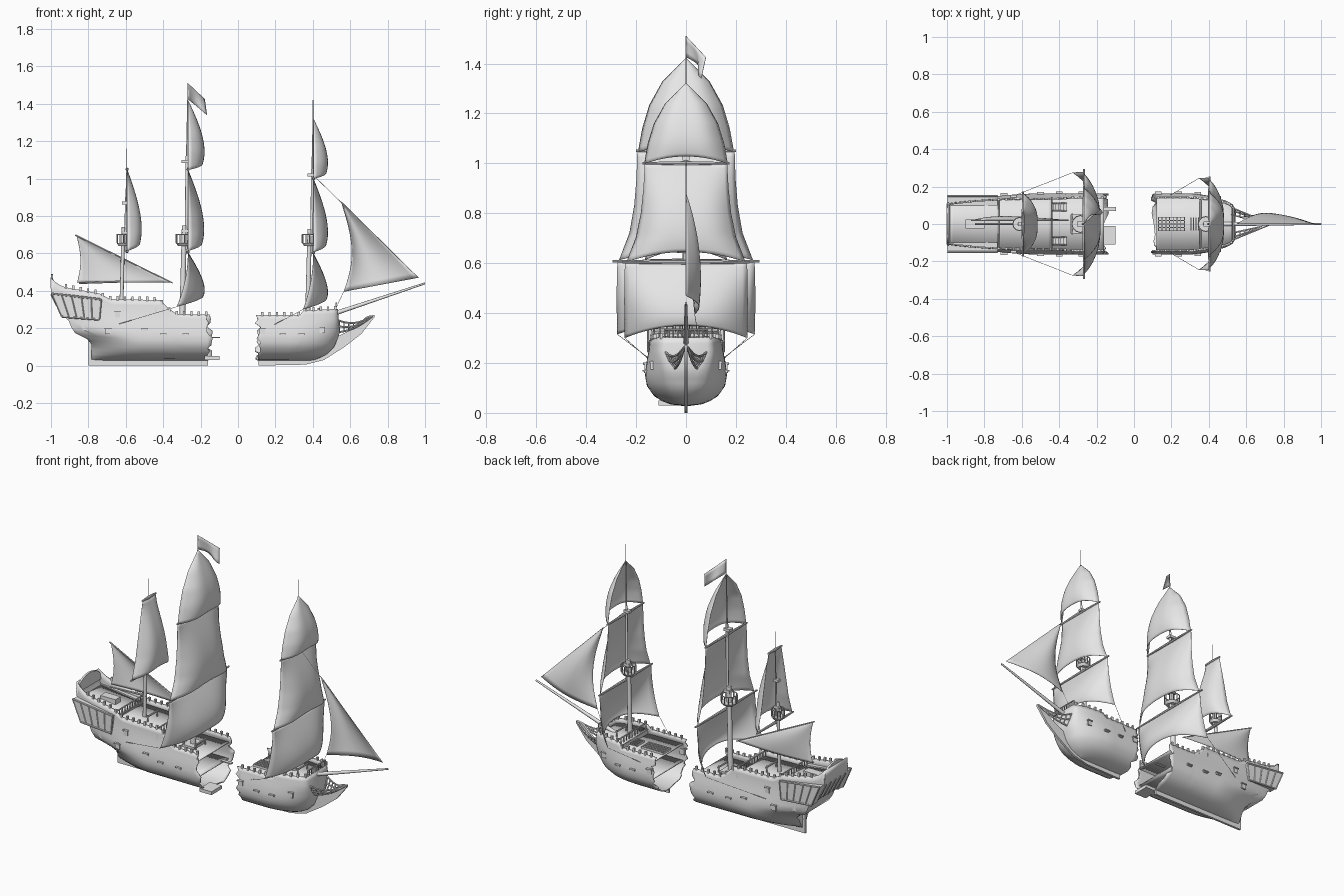
import bpy, bmesh, math, random
from mathutils import Vector as V, Matrix

random.seed(4)
if "Cube" in bpy.data.objects:
    bpy.data.objects.remove(bpy.data.objects["Cube"])

grey = bpy.data.materials.new("plain_grey")
grey.use_nodes = True
grey.diffuse_color = (0.8, 0.8, 0.8, 1)
grey.node_tree.nodes["Principled BSDF"].inputs["Base Color"].default_value = (0.8, 0.8, 0.8, 1)


# ---- helpers ----
def interp(pts, v):
    if v <= pts[0][0]:
        return pts[0][1]
    for (a, p), (b, q) in zip(pts, pts[1:]):
        if v <= b:
            return p + (q - p) * (v - a) / (b - a)
    return pts[-1][1]


def finish(name, bm, thick=0, angle=40):
    bmesh.ops.recalc_face_normals(bm, faces=bm.faces)
    mesh = bpy.data.meshes.new(name)
    bm.to_mesh(mesh)
    bm.free()
    mesh.materials.append(grey)
    ob = bpy.data.objects.new(name, mesh)
    bpy.context.scene.collection.objects.link(ob)
    bpy.ops.object.select_all(action='DESELECT')
    ob.select_set(True)
    bpy.context.view_layer.objects.active = ob
    bpy.ops.object.shade_smooth_by_angle(angle=math.radians(angle))
    if thick:
        mod = ob.modifiers.new("thickness", 'SOLIDIFY')
        mod.thickness = thick
        mod.offset = 0
    return ob


def rod(bm, a, b, r, r2=None, sides=8):
    a, b = V(a), V(b)
    d = b - a
    m = Matrix.Translation((a + b) / 2) @ d.to_track_quat('Z', 'Y').to_matrix().to_4x4()
    bmesh.ops.create_cone(bm, cap_ends=True, segments=sides, radius1=r,
                          radius2=r if r2 is None else r2, depth=d.length, matrix=m)


def path(bm, pts, r, sides=6):
    for a, b in zip(pts, pts[1:]):
        rod(bm, a, b, r, sides=sides)


def box(bm, c, size):
    bmesh.ops.create_cube(bm, size=1, matrix=Matrix.Translation(c) @ Matrix.Diagonal((*size, 1)))


def prism(bm, pts, push):
    a = [bm.verts.new(p) for p in pts]
    b = [bm.verts.new(V(p) + V(push)) for p in pts]
    bm.faces.new(a)
    bm.faces.new(b[::-1])
    for i in range(len(a)):
        j = (i + 1) % len(a)
        bm.faces.new((a[i], b[i], b[j], a[j]))


def sheet(name, point, nu, nv, thick):
    bm = bmesh.new()
    g = [[bm.verts.new(point(u / nu, v / nv)) for u in range(nu + 1)] for v in range(nv + 1)]
    for r, s in zip(g, g[1:]):
        for i in range(nu):
            bm.faces.new((r[i], r[i + 1], s[i + 1], s[i]))
    bmesh.ops.remove_doubles(bm, verts=bm.verts, dist=1e-5)
    return finish(name, bm, thick, 60)


# ---- hull shape rules ----
AFT, FORE = -0.15, 0.11
BEAM = [(.03, .03), (.045, .085), (.07, .125), (.11, .153), (.15, .16), (.2, .155), (.25, .145), (.3, .137), (.49, .125)]
STERN = [(.12, -.78), (.16, -.82), (.18, -.88), (.24, -.9), (.27, -.94), (.4, -1)]
BOW = [(.03, .4), (.06, .47), (.1, .51), (.17, .54), (.3, .53)]
SHEER = [(-1, .47), (-.97, .44), (-.93, .42), (-.74, .385), (-.7, .355), (-.42, .35), (-.39, .31), (-.34, .275),
         (0, .27), (.33, .27), (.35, .295), (.6, .305)]


def half(x, z):
    w = interp(BEAM, z)
    if x < 0:
        s = (x - interp(STERN, z)) / (AFT - interp(STERN, z))
        k = max(0, min(s / .45, 1))
        a = interp([(.03, .15), (.1, .3), (.18, .75), (.25, .82)], z)
        return w * (a + (1 - a) * k * (2 - k))
    s = (x - FORE) / (interp(BOW, z) - FORE)
    k = min(1, max(0, (s - .4) / .6))
    e = interp([(.03, .05), (.17, .3), (.24, .6)], z)
    return w * (e + (1 - e) * math.sqrt(1 - k * k))


def hull(name, brk, ends, top_end, cols=44, n=14):
    bm = bmesh.new()
    rows = []
    for i in range(cols + 1):
        t = i / cols
        top = interp(SHEER, top_end + t * (brk - top_end))
        row = []
        for k in range(-n, n + 1):
            z = .03 + (top - .03) * (abs(k) / n) ** 1.3
            e = interp(ends, z)
            x = e + t * (brk - e)
            y = half(x, z) * (k > 0) - half(x, z) * (k < 0)
            if i == cols:
                x += random.uniform(-.022, .018)
            row.append(bm.verts.new((x, y, z)))
        rows.append(row)
    for r, s in zip(rows, rows[1:]):
        for k in range(2 * n):
            bm.faces.new((r[k], r[k + 1], s[k + 1], s[k]))
    end = rows[0]
    for j in range(n):
        quad = [end[n + j], end[n + j + 1], end[n - j - 1], end[n - j]]
        bm.faces.new(quad if j else quad[:3])
    finish(name, bm, .008)


hull("aft_hull", AFT, STERN, -1)
hull("fore_hull", FORE, BOW, .53)


def deck(name, x0, z0, x1, z1):
    def pt(u, v):
        x, z = x0 + (x1 - x0) * v, z0 + (z1 - z0) * v
        return (x, (2 * u - 1) * half(x, z), z)
    sheet(name, pt, 2, 16, .006)


deck("poop_deck", -.985, .375, -.72, .34)
deck("quarter_deck", -.73, .325, -.44, .315)
deck("main_deck", -.46, .235, -.16, .235)
deck("aft_lower_deck", -.8, .13, -.17, .13)
deck("waist_deck", .12, .235, .37, .235)
deck("forecastle_deck", .35, .265, .53, .27)
deck("fore_lower_deck", .125, .13, .49, .13)

bm = bmesh.new()
for x, z0, z1 in ((-.725, .31, .345), (-.44, .235, .317), (.355, .235, .268)):
    box(bm, (x, 0, (z0 + z1) / 2), (.006, 2 * half(x, z0) - .01, z1 - z0))
finish("deck_bulkheads", bm)

# ---- keel, stem and broken planks ----
bm = bmesh.new()
prism(bm, [(x, -.007, z) for x, z in ((-.8, 0), (-.16, 0), (-.16, .03), (-.76, .035), (-.78, .16), (-.8, .15))], (0, .014, 0))
prism(bm, [(x, -.007, z) for x, z in (
    (.11, 0), (.36, .005), (.46, .03), (.57, .1), (.66, .17), (.73, .26), (.73, .27), (.69, .265),
    (.62, .2), (.54, .16), (.45, .06), (.36, .03), (.11, .03))], (0, .014, 0))
box(bm, (-.14, -.06, .04), (.08, .1, .02))
box(bm, (-.13, .08, .15), (.07, .02, .006))
finish("keel_and_stem", bm)

# ---- stern crest and galleries ----
bm = bmesh.new()
arch = [(-1, .115 * math.cos(a * math.pi / 10), .41 + .08 * math.sin(a * math.pi / 10)) for a in range(11)]
prism(bm, arch, (.012, 0, 0))
finish("stern_crest", bm)
bm = bmesh.new()
top_a, top_b, low_b, low_a = V((-.997, 0, .385)), V((-.73, 0, .353)), V((-.74, 0, .246)), V((-.944, 0, .262))
for s in (-1, 1):
    side = V((0, s, 0))
    prism(bm, [p + side * .1 for p in (top_a, top_b, low_b, low_a)], side * .052)
    for p, q in ((top_a, top_b), (low_a, low_b)):
        rod(bm, p + side * .15, q + side * .15, .006)
    for i in range(6):
        rod(bm, top_a.lerp(top_b, i / 5) + side * .153, low_a.lerp(low_b, i / 5) + side * .153, .003, sides=4)
for i in range(5):
    y = (i - 2) * .045
    rod(bm, (-1, y, .38), (-.945, y, .275), .004, sides=4)
finish("stern_galleries", bm)

# ---- gun ports ----
bm = bmesh.new()
for x, z, w, h in ((-.695, .185, .03, .034), (-.645, .275, .026, .034), (-.5, .19, .03, .012), (-.4, .165, .03, .01),
                   (-.28, .165, .03, .01), (.13, .185, .03, .034), (.24, .165, .028, .01), (.34, .165, .028, .01),
                   (.45, .19, .026, .034)):
    for s in (-1, 1):
        y = s * half(x, z)
        box(bm, (x, y, z), (w, .02, h))
        box(bm, (x, y + s * .008, z + h * .4), (w + .006, .016, .006))
finish("gun_ports", bm)

# ---- rail posts and cross railings ----
bm = bmesh.new()
for lo, hi in ((-.92, -.17), (.13, .52)):
    count = round((hi - lo) / .04)
    for i in range(count + 1):
        x = lo + (hi - lo) * i / count
        z = interp(SHEER, x)
        for s in (-1, 1):
            box(bm, (x, s * half(x, z), z + .006), (.012, .012, .022))
for x, z in ((-.44, .317), (-.72, .342), (.36, .268), (.525, .3)):
    w = half(x, z) - .008
    rod(bm, (x, -w, z + .035), (x, w, z + .035), .004)
    for i in range(11):
        y = w * (i / 5 - 1)
        rod(bm, (x, y, z), (x, y, z + .035), .003, sides=6)
finish("railings", bm)

# ---- deck fittings: ladders, grating, mast benches, cabin box ----
bm = bmesh.new()
for s in (-1, 1):
    for i in range(5):
        box(bm, (-.425 + i * .014, s * .09, .305 - i * .015), (.014, .04, .005))
    for e in (.07, .11):
        rod(bm, (-.435, s * e, .32), (-.36, s * e, .235), .004, sides=4)
finish("ladders", bm)
bm = bmesh.new()
for i in range(8):
    box(bm, (.13 + i * .02, 0, .244), (.005, .075, .014))
for i in range(5):
    box(bm, (.2, (i - 2) * .018, .244), (.145, .005, .014))
for i in range(4):
    box(bm, (.305 + i * .013, 0, .244), (.005, .07, .014))
finish("hatch_gratings", bm)
bm = bmesh.new()
box(bm, (-.85, 0, .37), (.1, .05, .03))
box(bm, (-.3, 0, .243), (.08, .1, .016))
for x, z in ((-.33, .235), (-.25, .235), (.43, .268), (-.57, .32)):
    for s in (-1, 1):
        rod(bm, (x, s * .045, z), (x, s * .045, z + .04), .005)
    rod(bm, (x, -.055, z + .033), (x, .055, z + .033), .005)
finish("deck_fittings", bm)

# ---- beakhead rails and bowsprit ----
bm = bmesh.new()
for s in (-1, 1):
    rails = []
    for z0, y0, sag in ((.25, .09, .03), (.215, .075, .03), (.175, .05, .02)):
        a, b = V((.515, s * y0, z0)), V((.72, s * .006, .265))
        pts = [a.lerp(b, t / 8) - V((0, 0, sag * math.sin(math.pi * t / 8))) for t in range(9)]
        path(bm, pts, .005)
        rails.append(pts)
    for t in range(8):
        path(bm, [r[t] for r in rails], .004)
finish("beakhead_rails", bm)
bm = bmesh.new()
rod(bm, (.43, 0, .25), (1, 0, .44), .013, .005, 10)
finish("bowsprit", bm)


# ---- masts, tops and yards ----
def mast(name, x, base, r, low, mid, top, tip, ring, yards):
    bm = bmesh.new()
    rod(bm, (x - .012, 0, base), (x, 0, low), r, r * .8, 12)
    rod(bm, (x + .01, 0, low - .13), (x + .014, 0, mid), r * .55, r * .45, 10)
    rod(bm, (x + .014, 0, mid - .06), (x + .018, 0, top), r * .4, r * .15)
    rod(bm, (x + .018, 0, top), (x + .018, 0, tip), .0015, sides=4)
    for z in (low - .03, mid - .03):
        box(bm, (x + .006, 0, z), (r * 2.6, r * 2, .016))
    finish(name + "_mast", bm)
    bm = bmesh.new()
    rod(bm, (x, 0, .64), (x, 0, .655), ring * .75, ring, 16)
    spots = [V((x + ring * math.cos(a * math.pi / 6), ring * math.sin(a * math.pi / 6), .655)) for a in range(13)]
    up = V((0, 0, .045))
    path(bm, [p + up for p in spots], .003)
    for p in spots[:-1]:
        rod(bm, p, p + up, .003, sides=6)
    finish(name + "_top", bm)
    bm = bmesh.new()
    for z, w in yards:
        for s in (-1, 1):
            rod(bm, (x + .02, 0, z), (x + .02, s * w, z), .009, .005)
    finish(name + "_yards", bm)


mast("main", -.287, .2, .016, .75, 1.12, 1.42, 1.51, .045, ((.607, .295), (1.05, .2)))
mast("fore", .383, .2, .014, .73, 1.05, 1.32, 1.42, .04, ((.603, .255), (1, .175)))
mast("mizzen", -.613, .25, .011, .74, .9, 1.06, 1.16, .035, ((.61, .175), (1.05, .065)))


# ---- square sails ----
def sail(name, x, top, low, widths, bulge, rise, back=0):
    steps = [(i / (len(widths) - 1), w) for i, w in enumerate(widths)]

    def pt(u, v):
        u = 2 * u - 1
        b = math.sin(min(v / .78, 1) * math.pi / 2) - .12 * max(0, (v - .78) / .22) ** 2
        px = x + bulge * b * (1 - abs(u) ** 3.5) - back * v * v * u * u
        return (px, u * interp(steps, v), top + (low - top) * v + rise * v ** 3 * (1 - u * u))
    sheet(name, pt, 24, 20, .002)


sail("main_course", -.267, .605, .315, (.275, .278, .275), .088, .05, .06)
sail("main_topsail", -.267, 1.047, .612, (.195, .198, .207, .226, .268), .085, .04)
sail("main_topgallant", -.268, 1.42, 1.045, (.002, .095, .147, .175, .192), .088, .03)
sail("fore_course", .403, .6, .3, (.245, .247, .245), .077, .05, .055)
sail("fore_topsail", .403, 1, .605, (.165, .17, .18, .2, .238), .077, .04)
sail("fore_topgallant", .403, 1.32, .998, (.002, .083, .128, .153, .167), .077, .03)
sail("mizzen_topsail", -.593, 1.05, .612, (.06, .085, .108, .13, .165), .077, .04)


# ---- fore-and-aft sails and flag ----
def stay_sail(name, head, tack, clew, belly, hollow):
    a, b, c = V(head), V(tack), V(clew)

    def pt(u, v):
        p = a + (b.lerp(c, u) - a) * v
        p += (b - (a + c) / 2).normalized() * hollow * u ** 2 * math.sin(math.pi * v)
        p.y += belly * math.sin(math.pi * u) * v * (1.3 - v) * 2
        return p
    sheet(name, pt, 16, 16, .002)


stay_sail("jib", (.55, 0, .88), (.965, 0, .47), (.565, .035, .395), .055, .055)
stay_sail("lateen_sail", (-.863, .02, .695), (-.355, .02, .444), (-.86, .02, .445), .025, .02)
sheet("flag", lambda u, v: (-.268 + .09 * u + .012 * v * u, .08 * u + .02 * math.sin(5 * u) * v,
                            1.51 - .085 * u - .085 * v), 10, 4, .002)

# ---- lateen spar and rigging lines ----
bm = bmesh.new()
rod(bm, (-.87, .02, .698), (-.35, .02, .442), .004, .003)
rod(bm, (-.85, 0, .44), (-.61, 0, .45), .004, .006)
finish("lateen_spar", bm)
bm = bmesh.new()
for s in (-1, 1):
    rod(bm, (-.327, s * .275, .315), (-.645, s * .15, .22), .0012, sides=4)
    rod(bm, (.348, s * .245, .3), (.195, s * .155, .22), .0012, sides=4)
rod(bm, (.4, 0, 1.02), (.965, 0, .47), .0012, sides=4)
rod(bm, (.565, .035, .395), (.52, .05, .3), .0012, sides=4)
finish("rigging_lines", bm)
